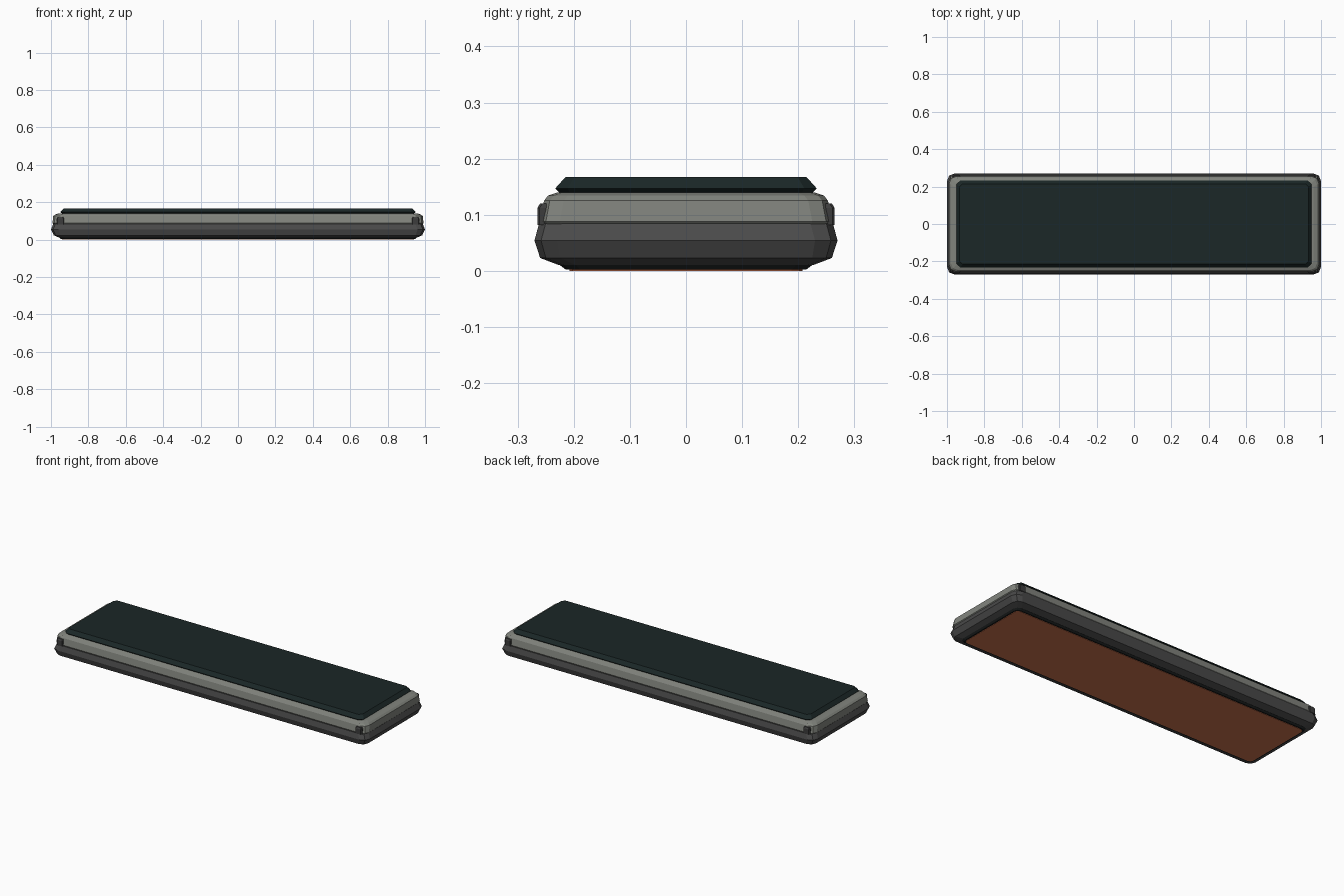
import bpy, bmesh, math

if "Cube" in bpy.data.objects:
    bpy.data.objects.remove(bpy.data.objects["Cube"])


def material(name, rgb):
    m = bpy.data.materials.new(name)
    m.diffuse_color = (*rgb, 1)
    m.use_nodes = True
    m.node_tree.nodes["Principled BSDF"].inputs["Base Color"].default_value = m.diffuse_color
    return m


CHARCOAL = material("charcoal", (0.068, 0.068, 0.068))
WARM_GREY = material("warm_grey", (0.22, 0.23, 0.205))
DARK_TEAL = material("dark_teal", (0.0105, 0.0200, 0.0200))
BLACK = material("near_black", (0.012, 0.015, 0.015))
CLIP_GREY = material("clip_grey", (0.045, 0.045, 0.045))
RUST = material("rust_brown", (0.60, 0.17, 0.075))


def ring(hx, hy, r, z, seg):
    pts = []
    for sx, sy, a0 in ((1, 1, 0), (-1, 1, 90), (-1, -1, 180), (1, -1, 270)):
        for i in range(seg + 1):
            a = math.radians(a0 + 90 * i / seg)
            pts.append((sx * (hx - r) + r * math.cos(a),
                        sy * (hy - r) + r * math.sin(a), z))
    return pts


def slab(name, levels, mat, seg=2):
    """Stack of rounded rectangles (half x, half y, corner radius, z), capped."""
    bm = bmesh.new()
    rings = [[bm.verts.new(p) for p in ring(*lv, seg)] for lv in levels]
    n = len(rings[0])
    for a, b in zip(rings, rings[1:]):
        for i in range(n):
            j = (i + 1) % n
            bm.faces.new((a[i], a[j], b[j], b[i]))
    bm.faces.new(rings[0][::-1])
    bm.faces.new(rings[-1])
    me = bpy.data.meshes.new(name)
    bm.to_mesh(me)
    bm.free()
    me.materials.append(mat)
    ob = bpy.data.objects.new(name, me)
    bpy.context.collection.objects.link(ob)
    return ob


# Underside panel and its dark border
slab("underside_panel", [(0.940, 0.208, 0.02, 0), (0.940, 0.208, 0.02, 0.006)], RUST)
slab("underside_border", [(0.947, 0.214, 0.025, 0.002), (0.956, 0.226, 0.03, 0.011)], BLACK)

# Lower casing, widest just below the seam
slab("lower_casing", [(0.954, 0.226, 0.030, 0.010), (0.985, 0.260, 0.035, 0.023),
                      (1.000, 0.270, 0.040, 0.054), (0.988, 0.262, 0.040, 0.084)], CHARCOAL)

# Upper rim, rounding in towards the top panel
slab("upper_rim", [(0.984, 0.256, 0.035, 0.080), (0.992, 0.260, 0.035, 0.088),
                   (0.988, 0.253, 0.035, 0.125), (0.978, 0.246, 0.035, 0.134),
                   (0.960, 0.228, 0.030, 0.140)], WARM_GREY)

# Raised top panel with sloped edge
slab("top_panel", [(0.938, 0.224, 0.018, 0.138), (0.950, 0.233, 0.022, 0.147),
                   (0.932, 0.215, 0.016, 0.167)], DARK_TEAL, 1)

# Corner clips on the long sides
for sx in (-1, 1):
    for sy in (-1, 1):
        clip = slab("corner_clip", [(0.020, 0.015, 0.004, 0.082), (0.020, 0.015, 0.004, 0.112),
                                    (0.016, 0.010, 0.004, 0.120)], CLIP_GREY, 1)
        clip.location = (sx * 0.95, sy * 0.25, 0)
